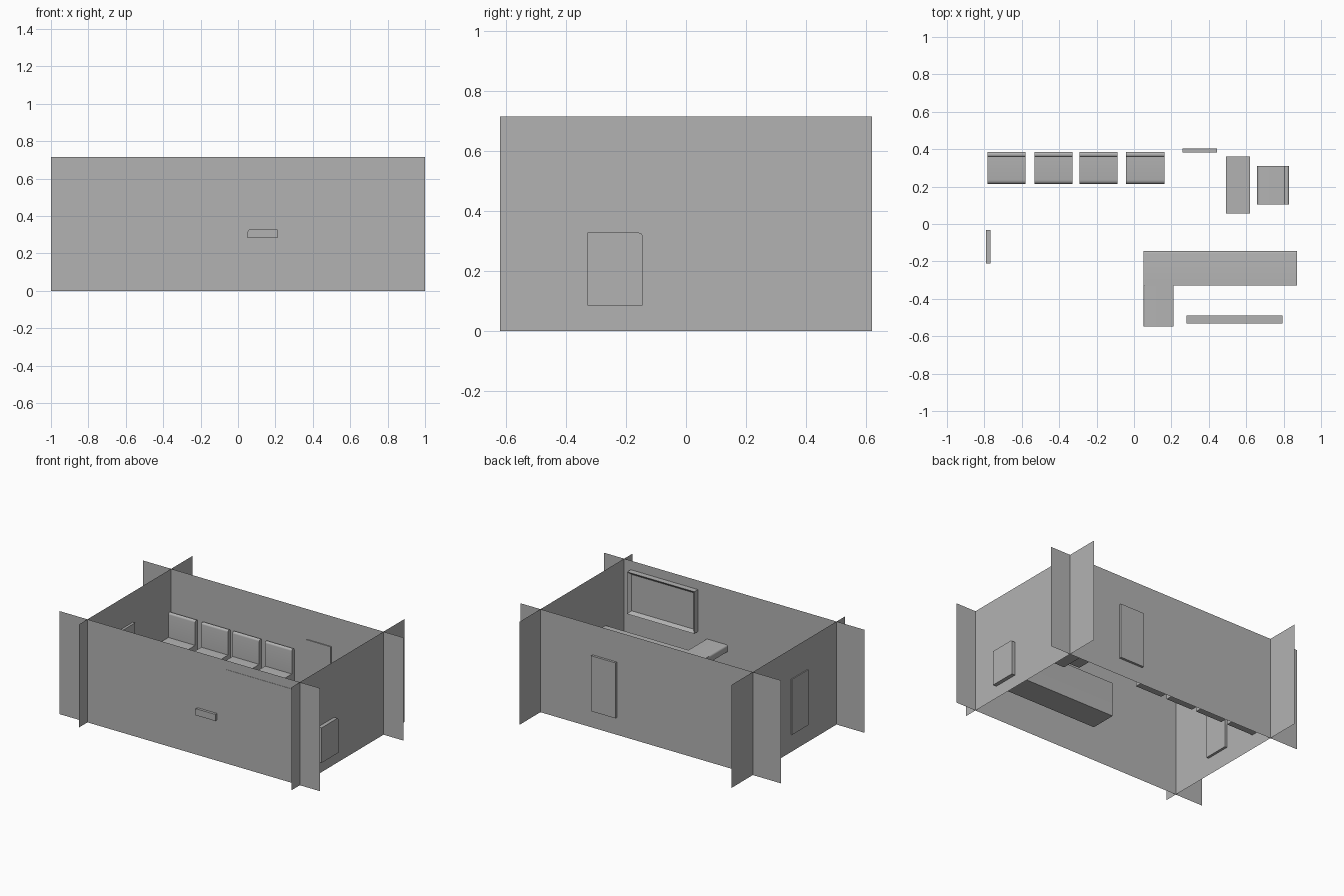
import bpy, bmesh, math
from mathutils import Matrix, Vector

cube = bpy.data.objects.get("Cube")
if cube:
    bpy.data.objects.remove(cube, do_unlink=True)

grey = bpy.data.materials.new("plain_grey")
grey.use_nodes = True
colour = (0.45, 0.45, 0.45, 1)
grey.diffuse_color = colour
grey.node_tree.nodes["Principled BSDF"].inputs["Base Color"].default_value = colour


def finish(name, bm):
    bmesh.ops.recalc_face_normals(bm, faces=bm.faces)
    mesh = bpy.data.meshes.new(name)
    bm.to_mesh(mesh)
    bm.free()
    mesh.materials.append(grey)
    obj = bpy.data.objects.new(name, mesh)
    bpy.context.collection.objects.link(obj)
    return obj


def add_box(bm, x, y, z):
    """Box from (min, max) pairs; returns its vertices."""
    size = Matrix.Diagonal((x[1] - x[0], y[1] - y[0], z[1] - z[0], 1))
    centre = Matrix.Translation((sum(x) / 2, sum(y) / 2, sum(z) / 2))
    return bmesh.ops.create_cube(bm, size=1, matrix=centre @ size)["verts"]


def box(name, x, y, z):
    bm = bmesh.new()
    add_box(bm, x, y, z)
    return finish(name, bm)


def wall(name, start, end):
    bm = bmesh.new()
    corners = [(*start, 0), (*end, 0), (*end, WALL_TOP), (*start, WALL_TOP)]
    bm.faces.new([bm.verts.new(c) for c in corners])
    return finish(name, bm)


def round_edges(bm, edges, radius):
    bmesh.ops.bevel(bm, geom=edges, offset=radius, segments=4,
                    profile=0.5, affect='EDGES')


def smooth(obj):
    bpy.ops.object.select_all(action='DESELECT')
    obj.select_set(True)
    bpy.context.view_layer.objects.active = obj
    bpy.ops.object.shade_smooth_by_angle(angle=math.radians(30))


# Thin walls that run past each other at the corners
WALL_TOP = 0.715
wall("front_wall", (-1, -0.53), (1, -0.53))
wall("back_wall", (-1, 0.388), (1, 0.388))
wall("left_wall", (0.846, -0.62), (0.846, 0.62))
wall("right_wall", (-0.785, -0.62), (-0.785, 0.62))

# Doors set through the walls
box("back_door", (0.26, 0.445), (0.381, 0.404), (0.12, 0.505))
box("side_door", (-0.792, -0.768), (-0.212, -0.032), (0.12, 0.505))

# Wall screen with a raised frame
bm = bmesh.new()
add_box(bm, (0.28, 0.795), (-0.532, -0.49), (0.36, 0.652))
bm.normal_update()
front = max(bm.faces, key=lambda f: f.normal.y)
bmesh.ops.inset_region(bm, faces=[front], thickness=0.028)
bmesh.ops.translate(bm, verts=front.verts, vec=(0, -0.02, 0))
finish("wall_screen", bm)


# Counter: solid run plus a thin return, rounded on the visitor side
bm = bmesh.new()
add_box(bm, (0.052, 0.872), (-0.328, -0.145), (0.085, 0.328))
edges = [e for e in bm.edges
         if all(v.co.y > -0.2 and v.co.z > 0.3 for v in e.verts)]
round_edges(bm, edges, 0.012)
smooth(finish("counter", bm))

bm = bmesh.new()
add_box(bm, (0.052, 0.21), (-0.548, -0.328), (0.282, 0.328))
edges = [e for e in bm.edges
         if all(v.co.x < 0.1 and v.co.z > 0.3 for v in e.verts)]
round_edges(bm, edges, 0.012)
smooth(finish("counter_return", bm))


# Chair: side profile in (depth, height) swept across its width
def chair(name, location, turn=0):
    width, depth = 0.205, 0.172
    profile = [(0, 0.1), (depth, 0.1), (depth, 0.42), (0.145, 0.42),
               (0.145, 0.25), (0, 0.25)]
    bm = bmesh.new()
    face = bm.faces.new([bm.verts.new((-width / 2, d - depth / 2, z))
                         for d, z in profile])
    swept = bmesh.ops.extrude_face_region(bm, geom=[face])["geom"]
    bmesh.ops.translate(bm, vec=(width, 0, 0),
                        verts=[g for g in swept if isinstance(g, bmesh.types.BMVert)])
    rounded = {1: 0, 2: 0.012, 3: 0.012, 5: 0.022}
    for index, radius in rounded.items():
        if radius:
            d, z = profile[index]
            point = Vector((d - depth / 2, z))
            edges = [e for e in bm.edges
                     if all((Vector(v.co.yz) - point).length < 0.001 for v in e.verts)]
            round_edges(bm, edges, radius)
    obj = finish(name, bm)
    obj.location = (*location, 0)
    obj.rotation_euler.z = turn
    smooth(obj)


for number, x in enumerate((-0.682, -0.43, -0.19, 0.06), 1):
    chair(f"waiting_chair_{number}", (x, 0.299))
chair("desk_chair", (0.744, 0.208), -math.pi / 2)

# Small desk beside the chair
box("small_desk", (0.492, 0.62), (0.055, 0.36), (0.18, 0.27))
